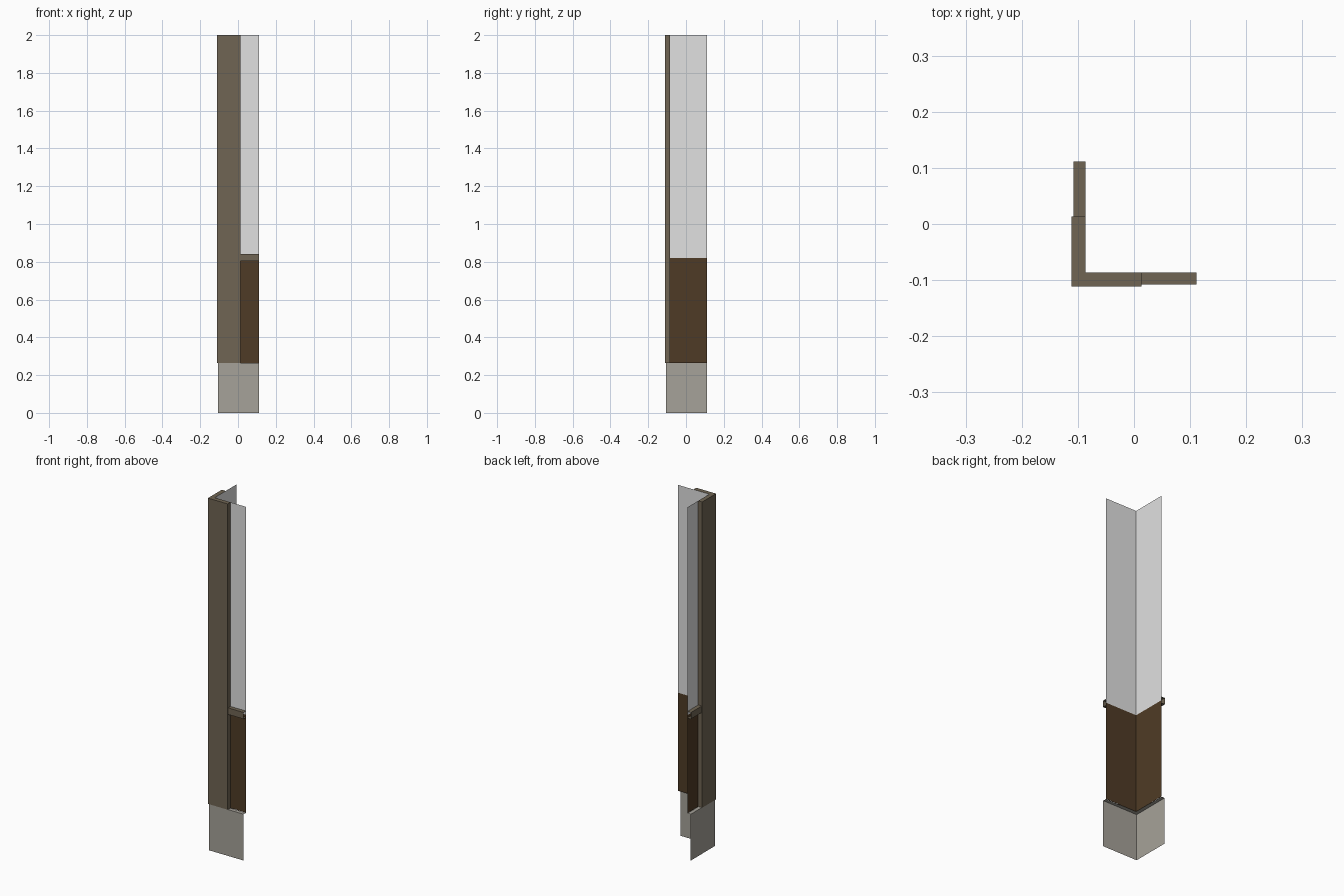
import bpy
import bmesh

cube = bpy.data.objects.get("Cube")
if cube:
    bpy.data.objects.remove(cube, do_unlink=True)


def material(name, rgb):
    mat = bpy.data.materials.new(name)
    mat.use_nodes = True
    color = (*rgb, 1.0)
    mat.diffuse_color = color
    mat.node_tree.nodes["Principled BSDF"].inputs["Base Color"].default_value = color
    return mat


def corner_part(name, mat, rows, closed_ends=False):
    """Loft L-shaped rows (plane offset, arm end, height) into a corner piece."""
    bm = bmesh.new()
    rings = [[bm.verts.new(p) for p in ((d, e, z), (d, d, z), (e, d, z))]
             for d, e, z in rows]
    for low, high in zip(rings, rings[1:]):
        for i in range(2):
            bm.faces.new((low[i], low[i + 1], high[i + 1], high[i]))
    if closed_ends:
        bm.faces.new([r[0] for r in rings])
        bm.faces.new([r[2] for r in reversed(rings)])
    mesh = bpy.data.meshes.new(name)
    bm.to_mesh(mesh)
    bm.free()
    mesh.materials.append(mat)
    obj = bpy.data.objects.new(name, mesh)
    bpy.context.collection.objects.link(obj)
    return obj


timber = material("weathered timber", (0.162, 0.130, 0.087))
panel = material("dark brown panel", (0.078, 0.044, 0.019))
stone = material("grey stone", (0.381, 0.361, 0.319))
plaster = material("pale plaster", (0.75, 0.75, 0.75))

# Shared planes and heights
WALL, BASE, RAIL, POST = -0.086, -0.107, -0.108, -0.111
END, POST_END = 0.111, 0.013
FOOT, SPLIT, TOP = 0.264, 0.82, 2.0
RAIL_LOW, RAIL_HIGH = 0.804, 0.841

# Stone footing with its narrow top ledge
corner_part("stone_base", stone,
            [(BASE, END, 0), (BASE, END, FOOT - 0.001), (WALL, END, FOOT - 0.001)])

# Thin wall sheets
corner_part("lower_panel", panel, [(WALL, END, FOOT), (WALL, END, SPLIT)])
corner_part("upper_wall", plaster, [(WALL, END, SPLIT), (WALL, END, TOP)])

# Open-ended horizontal rail
corner_part("rail", timber,
            [(WALL, END, RAIL_LOW), (RAIL, END, RAIL_LOW),
             (RAIL, END, RAIL_HIGH), (WALL, END, RAIL_HIGH)])

# Corner post
corner_part("corner_post", timber,
            [(WALL, POST_END, FOOT), (POST, POST_END, FOOT),
             (POST, POST_END, TOP), (WALL, POST_END, TOP)], closed_ends=True)
